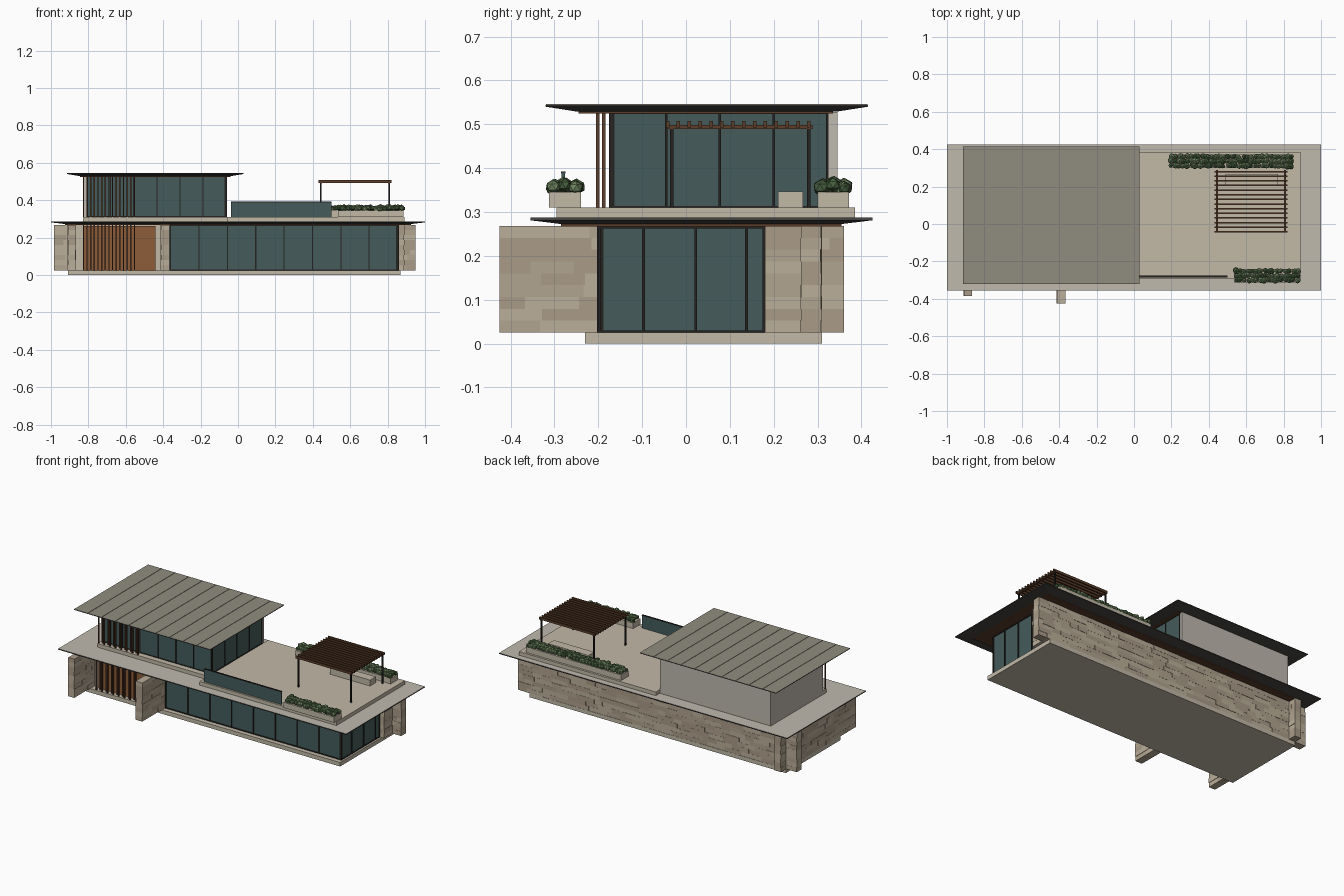
import bpy, bmesh, random
from mathutils import Matrix, Vector

if "Cube" in bpy.data.objects:
    bpy.data.objects.remove(bpy.data.objects["Cube"])

random.seed(4)


def material(name, r, g, b):
    m = bpy.data.materials.new(name)
    m.diffuse_color = ((r / 255) ** 2.2, (g / 255) ** 2.2, (b / 255) ** 2.2, 1)
    m.use_nodes = True
    m.node_tree.nodes["Principled BSDF"].inputs["Base Color"].default_value = m.diffuse_color
    return m


CREAM = material("cream_concrete", 193, 184, 166)
ROOF = material("pale_roof", 190, 184, 172)
SEAM = material("seamed_metal", 143, 139, 127)
UNDER = material("dark_edge", 72, 70, 68)
GLASS = material("tinted_glass", 70, 92, 91)
FRAME = material("dark_frame", 42, 40, 38)
WOOD = material("timber", 140, 94, 60)
DARKWOOD = material("dark_timber", 92, 64, 46)
PLASTER = material("plaster", 190, 184, 174)
STONES = [material("stone_%d" % i, *c) for i, c in
          enumerate([(176, 163, 142), (186, 173, 152), (168, 155, 135)])]
GREENS = [material("leaf_%d" % i, *c) for i, c in
          enumerate([(74, 98, 66), (92, 115, 80), (110, 132, 96)])]


def finish(name, bm, mats):
    mesh = bpy.data.meshes.new(name)
    bmesh.ops.recalc_face_normals(bm, faces=bm.faces)
    bm.to_mesh(mesh)
    bm.free()
    for m in mats:
        mesh.materials.append(m)
    ob = bpy.data.objects.new(name, mesh)
    bpy.context.collection.objects.link(ob)
    return ob


def add_box(bm, x0, x1, y0, y1, z0, z1, mi=0):
    mat = Matrix.Translation(((x0 + x1) / 2, (y0 + y1) / 2, (z0 + z1) / 2)) @ \
        Matrix.Diagonal((x1 - x0, y1 - y0, z1 - z0, 1))
    vs = bmesh.ops.create_cube(bm, size=1, matrix=mat)["verts"]
    for f in {f for v in vs for f in v.link_faces}:
        f.material_index = mi


def boxes(name, mat, *items):
    bm = bmesh.new()
    for b in items:
        add_box(bm, *b)
    return finish(name, bm, [mat])


def stone_wall(name, x0, x1, y0, y1, z0=0.025, z1=0.268, rows=9):
    """Coursed masonry: random stones with slightly uneven faces."""
    bm = bmesh.new()
    h = (z1 - z0) / rows
    along_x = x1 - x0 > y1 - y0
    a, end = (x0, x1) if along_x else (y0, y1)
    for r in range(rows):
        p = a
        while p < end - 1e-5:
            q = p + random.uniform(0.05, 0.13)
            if q > end - 0.03:
                q = end
            d, e = random.uniform(0, 0.003), random.uniform(0, 0.003)
            z = (z0 + r * h, z0 + (r + 1) * h)
            mi = random.randrange(3)
            if along_x:
                add_box(bm, p, q, y0 + d, y1 - e, *z, mi)
            else:
                add_box(bm, x0 + d, x1 - e, p, q, *z, mi)
            p = q
    finish(name, bm, STONES)


def tapered_roof(name, outer, inner, z0, ze, z1, top):
    """Slab with a thin edge and an underside sloping in to the walls."""
    bm = bmesh.new()
    rings = []
    for (x0, x1, y0, y1), z in ((inner, z0), (outer, ze), (outer, z1)):
        rings.append([bm.verts.new(c) for c in
                      ((x0, y0, z), (x1, y0, z), (x1, y1, z), (x0, y1, z))])
    for lo, hi in zip(rings, rings[1:]):
        for i in range(4):
            j = (i + 1) % 4
            bm.faces.new((lo[i], lo[j], hi[j], hi[i])).material_index = 1
    bm.faces.new(rings[0]).material_index = 1
    bm.faces.new(rings[2])
    finish(name, bm, [top, UNDER])


def planter(name, x0, x1, y0, y1):
    boxes(name + "_box", CREAM, (x0, x1, y0, y1, 0.31, 0.345))
    bm = bmesh.new()
    n = int((x1 - x0) / 0.021)
    for i in range(n):
        for j in range(3):
            r = random.uniform(0.013, 0.020)
            c = Vector((x0 + (i + 0.5) * (x1 - x0) / n + random.uniform(-.006, .006),
                        y0 + (0.17 + 0.33 * j) * (y1 - y0) + random.uniform(-.004, .004),
                        0.352 + random.uniform(0, 0.008) + (0.004 if j == 1 else 0)))
            m = Matrix.Translation(c) @ Matrix.Rotation(random.uniform(0, 6), 4, 'Z') @ \
                Matrix.Diagonal((1.1, 0.9, 0.95, 1))
            vs = bmesh.ops.create_icosphere(bm, subdivisions=1, radius=r, matrix=m)["verts"]
            mi = random.randrange(3)
            for f in {f for v in vs for f in v.link_faces}:
                f.material_index = mi
    finish(name + "_plants", bm, GREENS)


# Ground slab
boxes("base_slab", CREAM, (-.91, .87, -.23, .31, 0, .025))

# Crossing masonry walls
stone_wall("back_stone_wall", -.985, .95, .26, .31)
stone_wall("left_stone_wall", -.912, -.865, -.385, .36)
stone_wall("entry_stone_pier", -.415, -.365, -.425, -.15)
stone_wall("right_stone_wall", .85, .89, .18, .262)

# Ground floor glazing and frames
boxes("lower_glass", GLASS, (-.365, .855, -.198, -.19, .025, .268),
      (.847, .855, -.198, .18, .025, .268))
mull = []
for i in range(9):
    x = -.36 + i * 1.213 / 8
    mull.append((x - .003, x + .003, -.203, -.188, .025, .268))
for y in (-.198, -.097, .022, .138, .178):
    mull.append((.846, .860, y - .003, y + .003, .025, .268))
for z in (.025, .262):
    mull += [(-.36, .858, -.202, -.19, z, z + .005), (.848, .859, -.2, .18, z, z + .005)]
boxes("lower_frames", FRAME, *mull)

# Entrance with timber panel and slat screen
boxes("entry_wall", CREAM, (-.866, -.414, -.185, -.17, .025, .268))
boxes("entry_panel", WOOD, (-.83, -.442, -.198, -.184, .025, .262))
boxes("entry_slats", DARKWOOD, *[
    (x, x + .007, y, y + .008, .025, .268)
    for i in range(15) for x, y in [(-.83 + i * .0195, -.228 + .014 * (i % 2))]])

# Main roof, soffit and terrace
tapered_roof("lower_roof", (-1, 1, -.355, .425), (-.93, .93, -.29, .36), .273, .281, .287, ROOF)
boxes("lower_soffit", DARKWOOD, (-.925, .925, -.285, .355, .267, .2735))
boxes("terrace_slab", CREAM, (-.06, .89, -.295, .385, .286, .31))
boxes("upper_plinth", CREAM, (-.83, -.055, -.21, .345, .286, .31))

# Upper storey
boxes("upper_back_and_side_walls", PLASTER, (-.83, -.06, .325, .345, .287, .528),
      (-.83, -.81, -.175, .33, .287, .528))
boxes("upper_glass", GLASS, (-.81, -.062, -.172, -.164, .31, .528),
      (-.07, -.062, -.172, .325, .31, .528))
mull = []
for i in range(7):
    x = -.805 + i * .742 / 6
    mull.append((x - .0025, x + .0025, -.176, -.163, .31, .528))
for y in (-.17, -.045, .077, .2, .322):
    mull.append((-.071, -.058, y - .0025, y + .0025, .31, .528))
for z in (.31, .523):
    mull += [(-.81, -.06, -.175, -.165, z, z + .004), (-.07, -.059, -.173, .325, z, z + .004)]
boxes("upper_frames", FRAME, *mull)
boxes("upper_slats", DARKWOOD, *[
    (x, x + .007, y, y + .008, .31, .528)
    for i in range(15) for x, y in [(-.83 + i * .0195, -.205 + .014 * (i % 2))]])

# Upper roof with standing seams
tapered_roof("upper_roof", (-.915, .03, -.32, .415), (-.85, -.035, -.25, .345), .529, .540, .544, SEAM)
boxes("upper_soffit", DARKWOOD, (-.845, -.04, -.245, .335, .525, .5295))
boxes("roof_seams", SEAM, *[
    (x - .002, x + .002, -.319, .414, .543, .546)
    for x in [-.915 + .945 * i / 10 for i in range(1, 10)]])

# Terrace balustrade, planters and bench
boxes("glass_balustrade", GLASS, (-.038, .5, -.284, -.276, .31, .39))
boxes("balustrade_rail", FRAME, (-.038, .5, -.285, -.275, .388, .392))
planter("front_planter", .535, .885, -.312, -.24)
planter("back_planter", .19, .85, .30, .372)
boxes("bench", CREAM, (.49, .77, .21, .267, .31, .347))

# Pergola
boxes("pergola_posts", FRAME, *[(x - .004, x + .004, y - .004, y + .004, .31, .497)
                                for x in (.443, .808) for y in (-.033, .28)])
boxes("pergola_beams", DARKWOOD, *[(x - .005, x + .005, -.045, .288, .489, .498)
                                   for x in (.443, .808)])
boxes("pergola_slats", DARKWOOD, *[(.43, .82, y - .004, y + .004, .492, .507)
                                   for y in [-.042 + .0248 * i for i in range(14)]])
